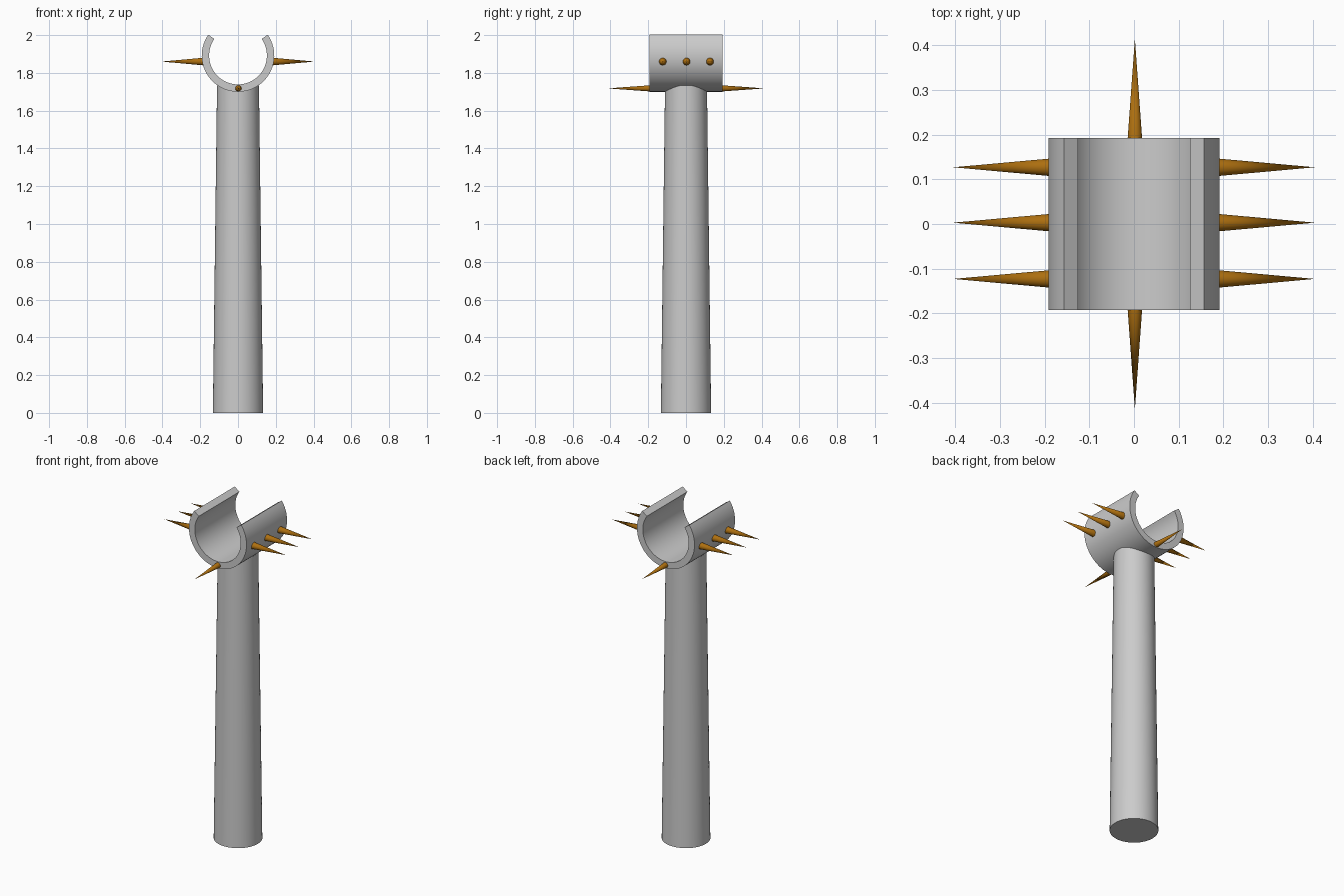
import bpy, bmesh, math
from mathutils import Vector

if "Cube" in bpy.data.objects:
    bpy.data.objects.remove(bpy.data.objects["Cube"])

brown = bpy.data.materials.new("spike_brown")
brown.diffuse_color = (0.42, 0.16, 0.005, 1)
brown.use_nodes = True
brown.node_tree.nodes["Principled BSDF"].inputs["Base Color"].default_value = brown.diffuse_color


def finish(obj, name):
    obj.name = name
    bpy.ops.object.select_all(action='DESELECT')
    obj.select_set(True)
    bpy.context.view_layer.objects.active = obj
    bpy.ops.object.shade_smooth_by_angle(angle=math.radians(35))


def cone(name, base, tip, r1, r2, sides):
    """Tapered round part running from base to tip."""
    a, b = Vector(base), Vector(tip)
    bpy.ops.mesh.primitive_cone_add(
        vertices=sides, radius1=r1, radius2=r2, depth=(b - a).length,
        location=(a + b) / 2,
        rotation=(b - a).to_track_quat('Z', 'Y').to_euler())
    obj = bpy.context.object
    finish(obj, name)
    return obj


# Tapered shaft, ending inside the cradle wall
cone("shaft", (0, 0, 0), (0, 0, 1.733), 0.133, 0.111, 48)

# Open C-shaped cradle: arc section extruded along y
R_OUT, R_IN, HALF, CZ, STEPS = 0.192, 0.153, 0.193, 1.892, 48
start, end = math.radians(145), math.radians(395)
angles = [start + (end - start) * i / STEPS for i in range(STEPS + 1)]
section = [(R_OUT * math.cos(a), R_OUT * math.sin(a)) for a in angles]
section += [(R_IN * math.cos(a), R_IN * math.sin(a)) for a in reversed(angles)]
bm = bmesh.new()
face = bm.faces.new([bm.verts.new((x, -HALF, CZ + z)) for x, z in section])
ext = bmesh.ops.extrude_face_region(bm, geom=[face])
bmesh.ops.translate(bm, vec=(0, 2 * HALF, 0),
                    verts=[v for v in ext["geom"] if isinstance(v, bmesh.types.BMVert)])
bmesh.ops.recalc_face_normals(bm, faces=bm.faces)
mesh = bpy.data.meshes.new("cradle")
bm.to_mesh(mesh)
bm.free()
cradle = bpy.data.objects.new("cradle", mesh)
bpy.context.collection.objects.link(cradle)
finish(cradle, "cradle")

# Three spikes on each side, one at the front and one at the back
for s, side in ((-1, "left"), (1, "right")):
    for i, y in enumerate((-0.123, 0.003, 0.127)):
        cone(f"spike_{side}_{i + 1}", (s * 0.172, y, 1.86), (s * 0.405, y, 1.86),
             0.021, 0, 24).data.materials.append(brown)
for s, side in ((-1, "front"), (1, "back")):
    cone(f"spike_{side}", (0.002, s * 0.18, 1.718), (0.002, s * 0.415, 1.718),
         0.017, 0, 24).data.materials.append(brown)
